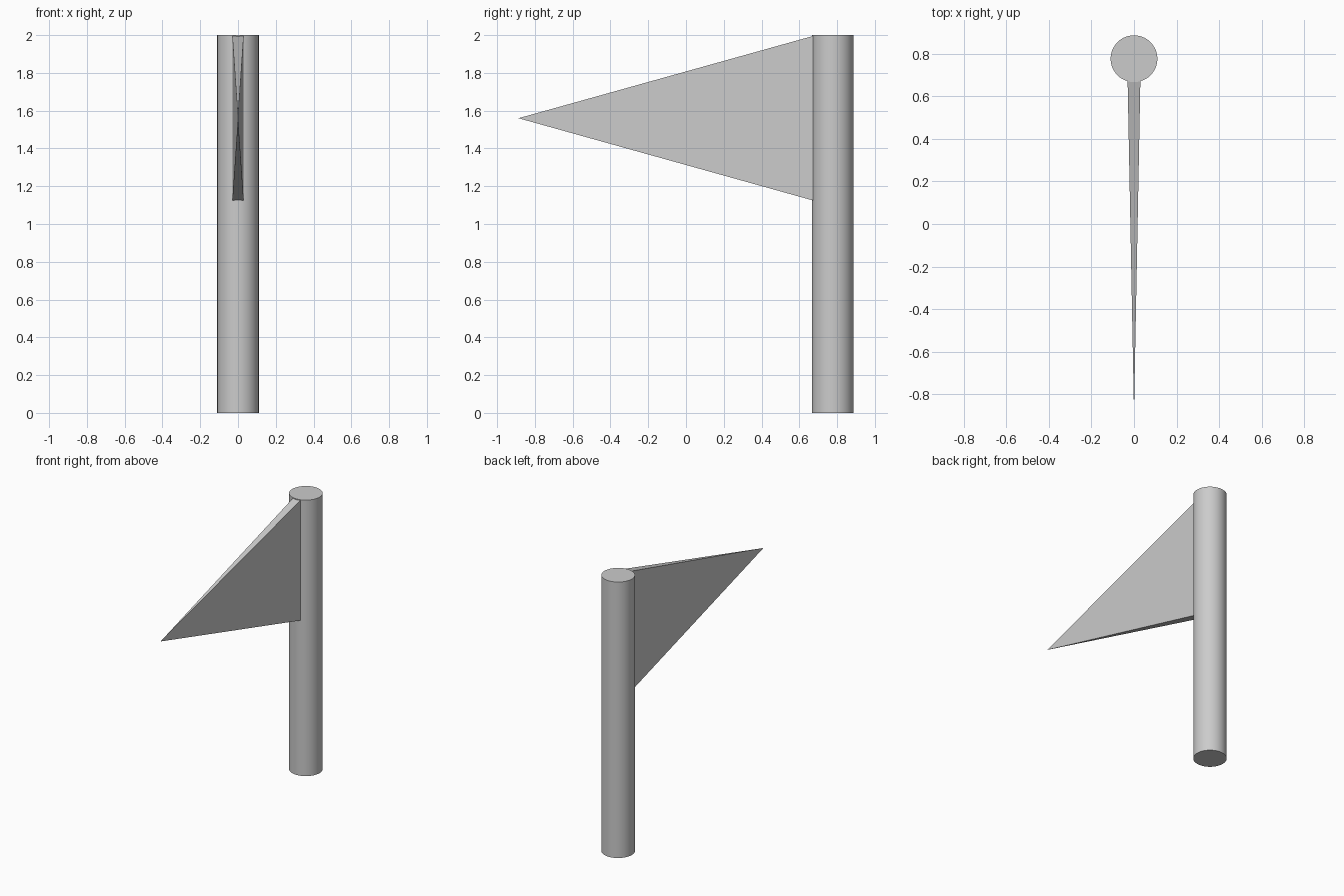
import bpy

if "Cube" in bpy.data.objects:
    bpy.data.objects.remove(bpy.data.objects["Cube"])

POLE_Y, POLE_R, HEIGHT = 0.777, 0.11, 2.0
TIP = (0.0, -0.887, 1.56)
BASE_Y, HALF_W, HALF_H = 0.675, 0.03, 0.436

# Round upright pole
bpy.ops.mesh.primitive_cylinder_add(vertices=48, radius=POLE_R, depth=HEIGHT,
                                    location=(0, POLE_Y, HEIGHT / 2))
pole = bpy.context.object
pole.name = "pole"
bpy.ops.object.shade_smooth_by_angle()

# Pennant: thin four-sided pyramid tapering to a point, rooted in the pole
corners = [(sx * HALF_W, BASE_Y, TIP[2] + sz * HALF_H)
           for sx, sz in ((-1, -1), (1, -1), (1, 1), (-1, 1))]
faces = [(3, 2, 1, 0)] + [(i, (i + 1) % 4, 4) for i in range(4)]
mesh = bpy.data.meshes.new("pennant")
mesh.from_pydata(corners + [TIP], [], faces)
pennant = bpy.data.objects.new("pennant", mesh)
bpy.context.collection.objects.link(pennant)
